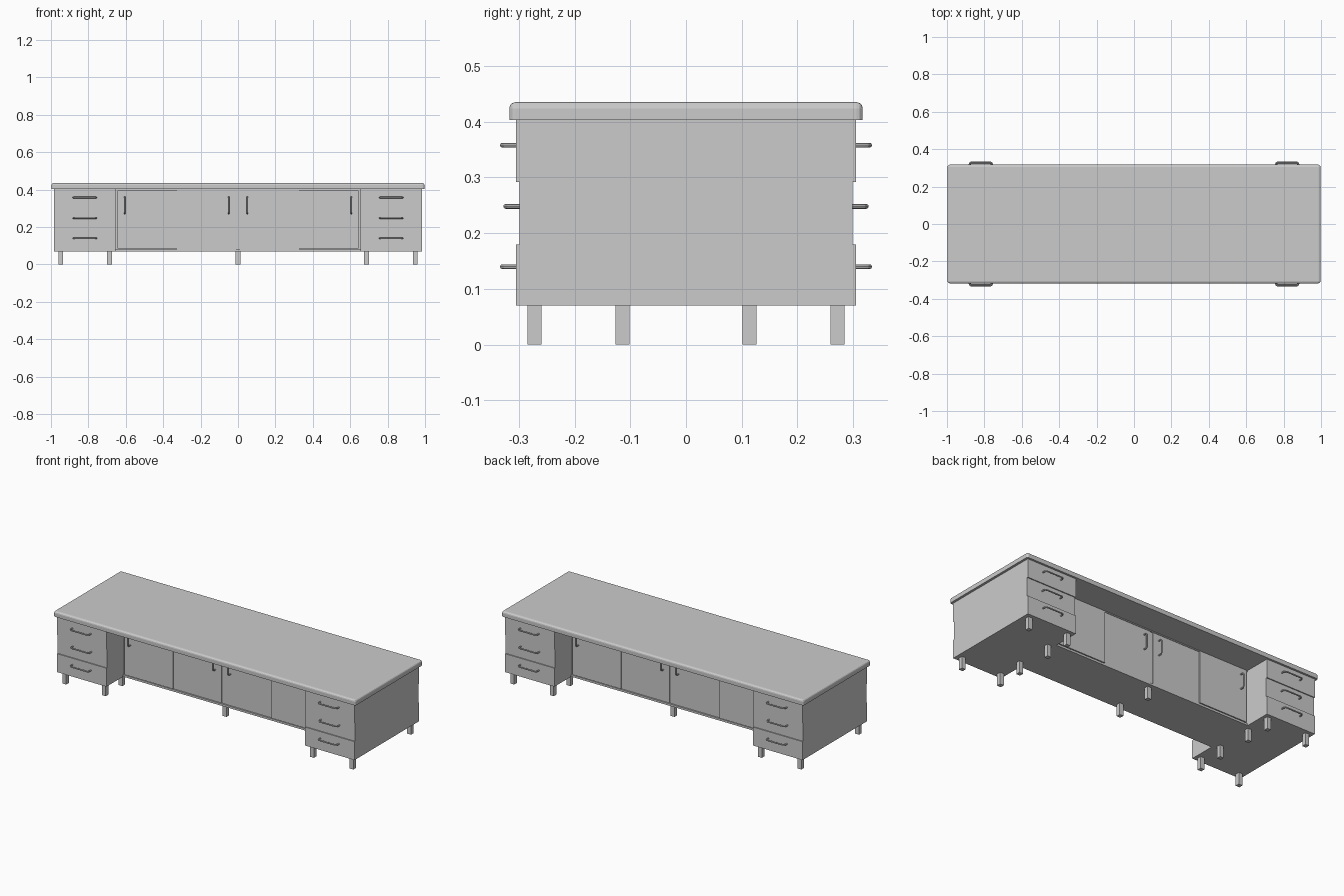
import bpy, bmesh
from mathutils import Vector

if "Cube" in bpy.data.objects:
    bpy.data.objects.remove(bpy.data.objects["Cube"])


def make(name, bm):
    bmesh.ops.recalc_face_normals(bm, faces=bm.faces)
    me = bpy.data.meshes.new(name)
    bm.to_mesh(me)
    bm.free()
    ob = bpy.data.objects.new(name, me)
    bpy.context.collection.objects.link(ob)
    return ob


def box(name, x, y, z):
    """Box from (min, max) pairs on each axis."""
    bm = bmesh.new()
    bmesh.ops.create_cube(bm, size=1)
    for v in bm.verts:
        v.co = [(a + b) / 2 + c * (b - a) for c, (a, b) in zip(v.co, (x, y, z))]
    return make(name, bm)


def span(a, b):
    return (min(a, b), max(a, b))


def handle(name, base, along, out, half, reach=0.028, radius=0.0042):
    """Bow handle: a tube rising from the face, bending and running along it."""
    base, along, out = Vector(base), Vector(along), Vector(out)
    side = [(1.0, 0), (1.0, 0.55), (0.96, 0.82), (0.86, 1.0)]
    path = [(-a, b) for a, b in side] + side[::-1]
    cu = bpy.data.curves.new(name, 'CURVE')
    cu.dimensions = '3D'
    cu.bevel_depth = radius
    cu.bevel_resolution = 2
    cu.use_fill_caps = True
    sp = cu.splines.new('POLY')
    sp.points.add(len(path) - 1)
    for p, (a, b) in zip(sp.points, path):
        p.co = (*(base + along * a * half + out * b * (reach - radius)), 1)
    ob = bpy.data.objects.new(name, cu)
    bpy.context.collection.objects.link(ob)
    bpy.ops.object.select_all(action='DESELECT')
    ob.select_set(True)
    bpy.context.view_layer.objects.active = ob
    bpy.ops.object.convert(target='MESH')
    bpy.ops.object.shade_smooth_by_angle()


# Worktop with rounded corners and top edge
top = box("worktop", (-0.997, 0.997), (-0.317, 0.317), (0.403, 0.435))
bm = bmesh.new()
bm.from_mesh(top.data)
edges = [e for e in bm.edges if max(v.co.z for v in e.verts) > 0.42]
bmesh.ops.bevel(bm, geom=edges, offset=0.011, segments=3, profile=0.5, affect='EDGES')
bm.to_mesh(top.data)
bm.free()

# Drawer cabinets: stepped side profile, middle drawer set back
half = [(0.305, 0.07), (0.305, 0.18), (0.299, 0.18), (0.299, 0.292),
        (0.305, 0.292), (0.305, 0.403)]
profile = half + [(-y, z) for y, z in reversed(half)]
for s, label in ((-1, "left"), (1, "right")):
    bm = bmesh.new()
    face = bm.faces.new([bm.verts.new((s * 0.655, y, z)) for y, z in profile])
    ext = bmesh.ops.extrude_face_region(bm, geom=[face])
    for v in ext["geom"]:
        if isinstance(v, bmesh.types.BMVert):
            v.co.x = s * 0.983
    make(label + "_drawer_cabinet", bm)

# Central cabinet body
box("centre_cabinet", (-0.655, 0.655), (-0.138, 0.138), (0.07, 0.403))

for f, side in ((-1, "front"), (1, "back")):
    # Frame rail and divider of the central cabinet
    box(side + "_bottom_rail", (-0.655, 0.655), span(f * 0.138, f * 0.148), (0.07, 0.082))
    box(side + "_top_rail", (-0.655, 0.655), span(f * 0.138, f * 0.145), (0.397, 0.403))
    for s, label in ((-1, "left"), (1, "right")):
        # Outer doors stand proud of the inner ones
        name = f"{side}_{label}_"
        box(name + "outer_door", span(s * 0.645, s * 0.325), span(f * 0.13, f * 0.15), (0.086, 0.395))
        box(name + "inner_door", span(s * 0.325, s * 0.01), span(f * 0.13, f * 0.143), (0.084, 0.396))
        handle(name + "outer_door_handle", (s * 0.606, f * 0.149, 0.316), (0, 0, 1), (0, f, 0), 0.044)
        handle(name + "inner_door_handle", (s * 0.05, f * 0.142, 0.316), (0, 0, 1), (0, f, 0), 0.044)
        # Drawer handles
        for z, y in ((0.358, 0.305), (0.248, 0.299), (0.14, 0.305)):
            handle(name + "drawer_handle", (s * 0.819, f * (y - 0.001), z), (1, 0, 0), (0, f, 0), 0.061, 0.030)

    # Legs
    for x, y in ((-0.948, 0.272), (-0.687, 0.272), (-0.687, 0.114), (0, 0.114),
                 (0.687, 0.114), (0.687, 0.272), (0.948, 0.272)):
        box(side + "_leg", (x - 0.0125, x + 0.0125), (f * y - 0.0125, f * y + 0.0125), (0, 0.071))
